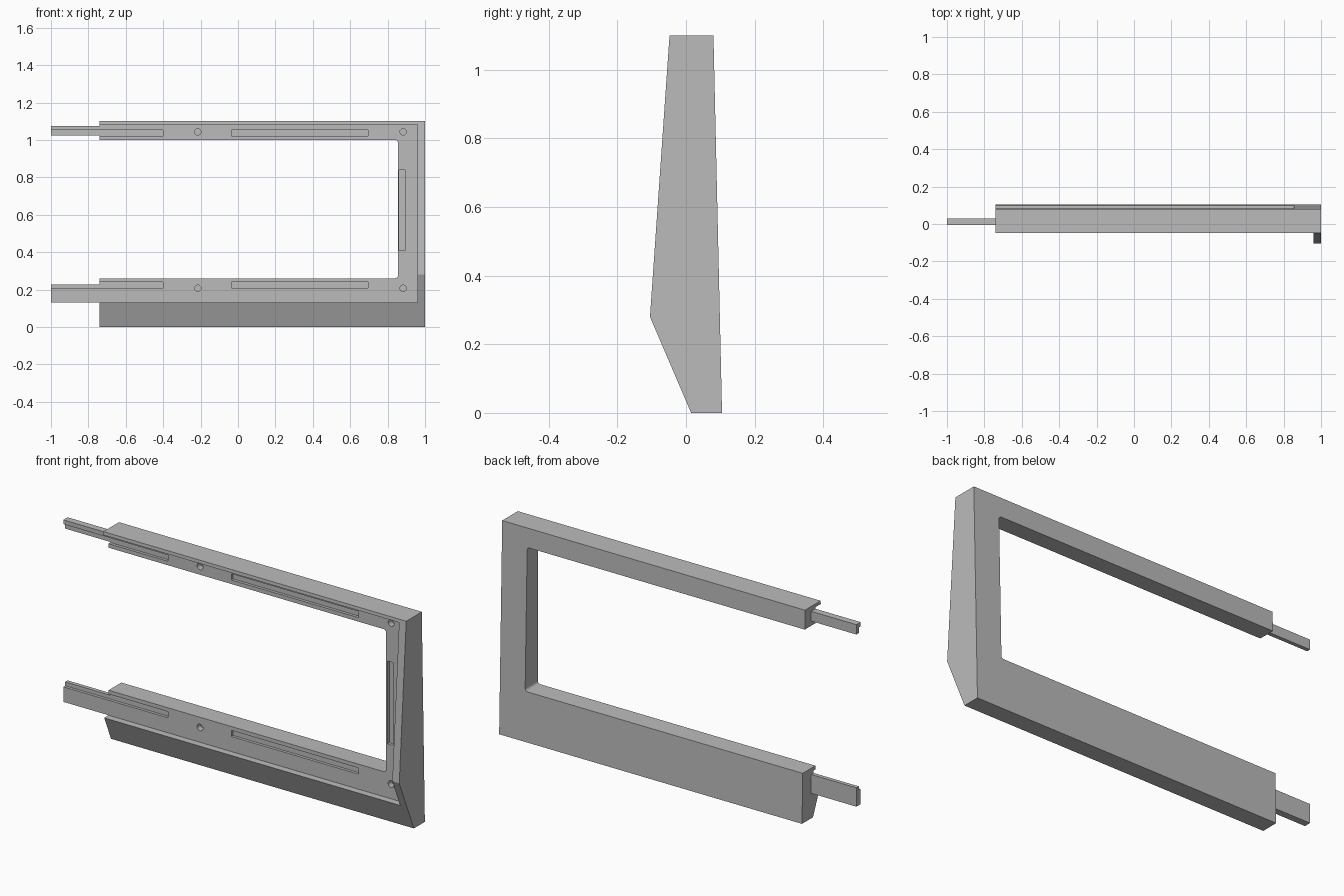
import bpy, bmesh, math
from mathutils import Matrix

if "Cube" in bpy.data.objects:
    bpy.data.objects.remove(bpy.data.objects["Cube"], do_unlink=True)

grey = bpy.data.materials.new("plain grey")
grey.use_nodes = True
GREY = (0.5, 0.5, 0.5, 1)
grey.diffuse_color = GREY
grey.node_tree.nodes["Principled BSDF"].inputs["Base Color"].default_value = GREY

X0, X1 = -0.74, 1.0       # frame ends
FACE = -0.005             # front plane of the recessed rails
DEPTH = 0.015             # groove depth
LOW_SLOT, HIGH_SLOT = (0.208, 0.24), (1.021, 1.053)


def add_object(name, bm):
    bmesh.ops.recalc_face_normals(bm, faces=bm.faces)
    mesh = bpy.data.meshes.new(name)
    bm.to_mesh(mesh)
    bm.free()
    mesh.materials.append(grey)
    obj = bpy.data.objects.new(name, mesh)
    bpy.context.collection.objects.link(obj)
    return obj


def extrude_x(name, profile, xa, xb):
    """Extrude a (y, z) outline along x."""
    bm = bmesh.new()
    face = bm.faces.new([bm.verts.new((xa, y, z)) for y, z in profile])
    new = bmesh.ops.extrude_face_region(bm, geom=[face])["geom"]
    verts = [v for v in new if isinstance(v, bmesh.types.BMVert)]
    bmesh.ops.translate(bm, vec=(xb - xa, 0, 0), verts=verts)
    return add_object(name, bm)


def box(name, xs, ys, zs, round_right=0):
    bm = bmesh.new()
    bmesh.ops.create_cube(bm, size=1)
    for v in bm.verts:
        v.co = [r[int(c > 0)] for r, c in zip((xs, ys, zs), v.co)]
    if round_right:
        edges = [e for e in bm.edges if all(v.co.x == max(u.co.x for u in bm.verts)
                 for v in e.verts) and e.verts[0].co.z == e.verts[1].co.z]
        bmesh.ops.bevel(bm, geom=edges, offset=round_right, segments=4,
                        profile=0.5, affect='EDGES')
    return add_object(name, bm)


def hole(name, x, z):
    bm = bmesh.new()
    turn = Matrix.Translation((x, FACE, z)) @ Matrix.Rotation(math.pi / 2, 4, 'X')
    bmesh.ops.create_cone(bm, cap_ends=True, segments=24, radius1=0.017,
                          radius2=0.017, depth=0.06, matrix=turn)
    return add_object(name, bm)


def cut(target, cutter):
    cutter.hide_render = True
    mod = target.modifiers.new("cut", 'BOOLEAN')
    mod.operation, mod.solver, mod.object = 'DIFFERENCE', 'EXACT', cutter
    bpy.context.view_layer.objects.active = target
    bpy.ops.object.modifier_apply(modifier=mod.name)
    bpy.data.objects.remove(cutter, do_unlink=True)


# Wedge-shaped body
frame = extrude_x("frame", [(-0.048, 1.1), (0.08, 1.1), (0.105, 0),
                            (0.015, 0), (-0.105, 0.28)], X0, X1)

# Recessed front, then the window open at one end
cut(frame, box("recess_cutter", (-0.9, 0.96), (-0.3, FACE), (0.13, 1.083)))
cut(frame, box("window_cutter", (-0.9, 0.855), (-0.3, 0.3), (0.26, 1.0), 0.015))

# Grooves and screw holes in the rails
groove_y = (FACE - 0.1, FACE + DEPTH)
for slot in (LOW_SLOT, HIGH_SLOT):
    cut(frame, box("end_groove_cutter", (-0.9, -0.4), groove_y, slot))
    cut(frame, box("rail_groove_cutter", (-0.035, 0.695), groove_y, slot))
cut(frame, box("post_groove_cutter", (0.862, 0.894), groove_y, (0.41, 0.84)))
for x in (-0.215, 0.883):
    for z in (0.207, 1.043):
        cut(frame, hole("hole_cutter", x, z))

# Stepped tongues that continue the rails
back, step = 0.03, FACE + DEPTH
lower = extrude_x("lower_tongue", [(FACE, 0.13), (back, 0.13), (back, 0.228),
                                   (step, 0.228), (step, 0.208), (FACE, 0.208)], -1, X0)
upper = extrude_x("upper_tongue", [(FACE, 1.075), (back, 1.075), (back, 1.024),
                                   (step, 1.024), (step, 1.053), (FACE, 1.053)], -1, X0)

# Smooth the holes and fillets, keep all other edges sharp
bpy.ops.object.select_all(action='DESELECT')
for part in (frame, lower, upper):
    part.select_set(True)
bpy.context.view_layer.objects.active = frame
bpy.ops.object.shade_smooth_by_angle(angle=math.radians(25))
